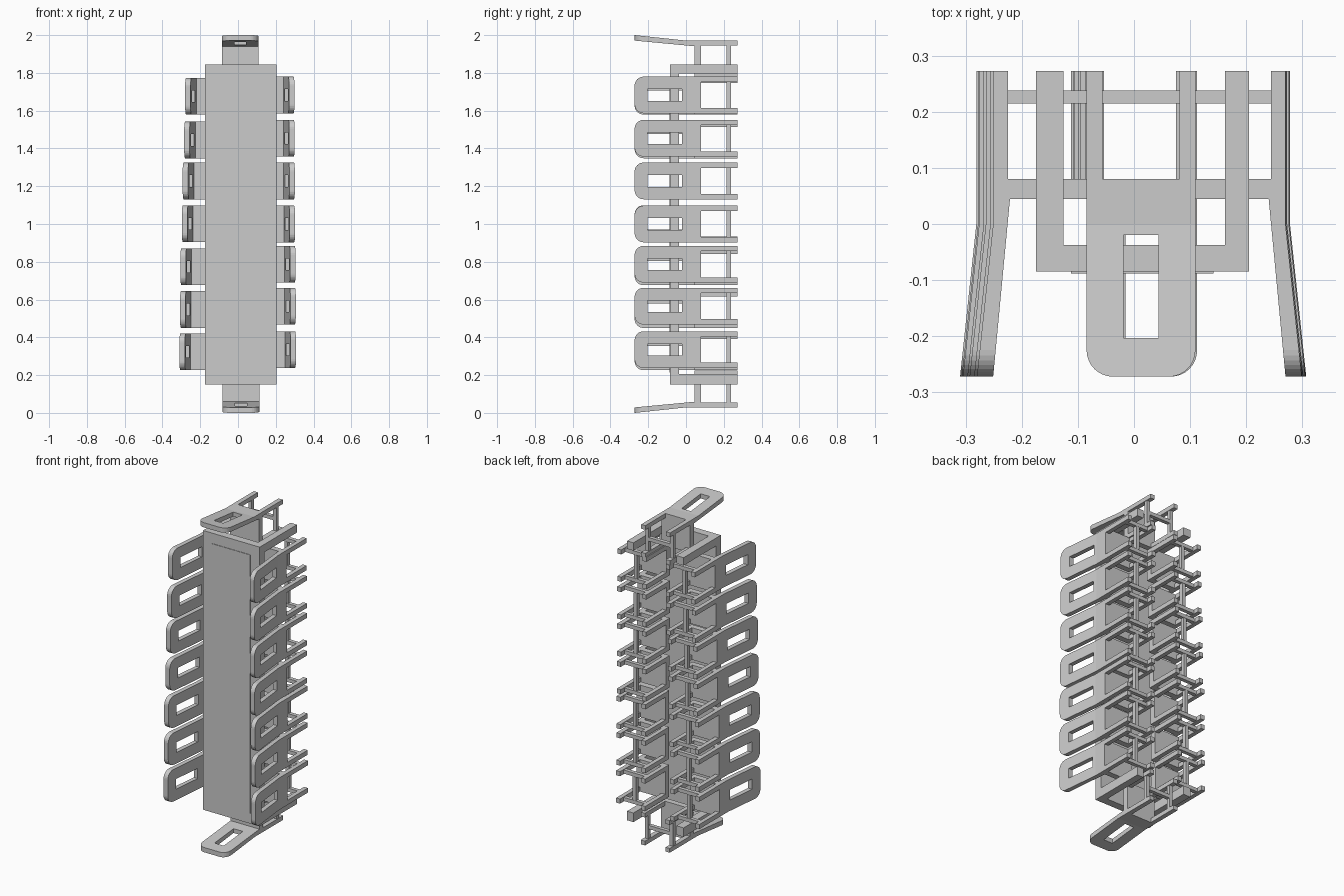
import bpy, bmesh
from math import sin, cos, pi
from mathutils import Matrix, Vector

cube = bpy.data.objects.get("Cube")
if cube:
    bpy.data.objects.remove(cube)

grey = bpy.data.materials.new("plain_grey")
grey.use_nodes = True
GREY = (0.6, 0.6, 0.6, 1)
grey.diffuse_color = GREY
grey.node_tree.nodes["Principled BSDF"].inputs["Base Color"].default_value = GREY


def box(bm, x, y, z):
    """Add a box given its (min, max) along each axis."""
    mids = [(a + b) / 2 for a, b in (x, y, z)]
    sizes = [b - a for a, b in (x, y, z)]
    m = Matrix.Translation(mids) @ Matrix.Diagonal((*sizes, 1))
    bmesh.ops.create_cube(bm, size=1, matrix=m)


def to_mesh(bm, name):
    bmesh.ops.recalc_face_normals(bm, faces=bm.faces)
    mesh = bpy.data.meshes.new(name)
    bm.to_mesh(mesh)
    bm.free()
    mesh.materials.append(grey)
    return mesh


def place(name, mesh, loc=(0, 0, 0), turn=0):
    ob = bpy.data.objects.new(name, mesh)
    ob.location = loc
    ob.rotation_euler = (0, turn, 0)
    bpy.context.collection.objects.link(ob)


# Chair frame: the seat points to -y, z = 0 is the outer face of the rear legs
HALF, DEPTH, LEG = 0.097, 0.195, 0.026
SEAT, SEAT_UNDER, FOOT, TOP = 0.045, 0.08, 0.273, -0.272
TILT, ROUND = 0.029, 0.047


def add_backrest(bm):
    """Tilted panel with rounded top corners and a hand slot."""
    slot, low, high = 0.031, -0.02, -0.203
    sheet = bmesh.new()

    def face(points):
        sheet.faces.new([sheet.verts.new((x, y, 0)) for x, y in points])

    cols = (-HALF, -slot, slot, HALF)
    rows = (SEAT, 0, low, high)
    for r in range(3):
        for c in range(3):
            if (r, c) != (2, 1):
                face([(cols[c], rows[r]), (cols[c], rows[r + 1]),
                      (cols[c + 1], rows[r + 1]), (cols[c + 1], rows[r])])
    arc = [(HALF - ROUND + ROUND * cos(i * pi / 16),
            TOP + ROUND - ROUND * sin(i * pi / 16)) for i in range(9)]
    face([(x, high) for x in cols] + arc + [(-x, y) for x, y in reversed(arc)])
    bmesh.ops.remove_doubles(sheet, verts=sheet.verts, dist=0.0001)

    # Thicken the sheet, then lean both sides outwards
    inner = list(sheet.verts)
    made = bmesh.ops.extrude_face_region(sheet, geom=list(sheet.faces), use_keep_orig=True)
    outer = [v for v in made["geom"] if isinstance(v, bmesh.types.BMVert)]
    for v in inner:
        v.co.z = -0.03 * (v.co.y - TOP) / (SEAT - TOP)
    for v in outer:
        v.co.z = TILT * max(0, v.co.y / TOP)
    bmesh.ops.recalc_face_normals(sheet, faces=sheet.faces)
    temp = bpy.data.meshes.new("backrest")
    sheet.to_mesh(temp)
    sheet.free()
    bm.from_mesh(temp)
    bpy.data.meshes.remove(temp)


bm = bmesh.new()
add_backrest(bm)
box(bm, (-HALF, HALF), (SEAT, SEAT_UNDER), (-DEPTH, 0))
bar = (0.215, 0.238)
for side in (-1, 1):
    legs_x = sorted((side * HALF, side * (HALF - LEG - 0.002)))
    for z in ((-LEG, 0), (-DEPTH, LEG - DEPTH)):
        box(bm, legs_x, (SEAT_UNDER, FOOT), z)
    # Stretcher joining front and rear legs
    mid = sum(legs_x) / 2
    box(bm, (mid - 0.011, mid + 0.011), bar, (LEG - DEPTH, -LEG))
box(bm, (LEG - HALF, HALF - LEG), bar, (-DEPTH / 2 - 0.011, -DEPTH / 2 + 0.011))
chair = to_mesh(bm, "chair")

# Chairs along both sides: (distance from the middle, height)
left = [(0.270, 1.683), (0.271, 1.454), (0.272, 1.228), (0.273, 1.0),
        (0.276, 0.787), (0.277, 0.565), (0.278, 0.335)]
right = [(0.251, 1.677), (0.256, 1.445), (0.264, 1.228), (0.268, 1.002),
         (0.276, 0.773), (0.278, 0.547), (0.281, 0.323)]
for word, sign, row in (("left", 1, left), ("right", -1, right)):
    for i, (dist, z) in enumerate(row):
        place(f"{word}_chair_{i + 1}", chair, (sign * dist, 0, z), sign * pi / 2)

# Chairs at the two ends
place("upper_end_chair", chair, (0.0125, 0, 1.971))
place("lower_end_chair", chair, (0.0155, 0, 0.029), pi)

# Table: top slab and four corner legs
X0, X1, Z0, Z1, FRONT, UNDER = -0.175, 0.205, 0.15, 1.845, -0.085, -0.037
bm = bmesh.new()
box(bm, (X0, X1), (FRONT, UNDER), (Z0, Z1))
place("table_top", to_mesh(bm, "table_top"))
bm = bmesh.new()
for x in ((X0, X0 + 0.049), (X1 - 0.043, X1)):
    for z in ((Z0, Z0 + 0.055), (Z1 - 0.048, Z1)):
        box(bm, x, (UNDER, FOOT), z)
place("table_legs", to_mesh(bm, "table_legs"))

# Thin raised panel on the table top
bm = bmesh.new()
edge = 0.063
box(bm, (X0 + edge, X1 - edge), (FRONT - 0.003, FRONT), (Z0 + edge, Z1 - edge))
place("table_inlay", to_mesh(bm, "table_inlay"))
